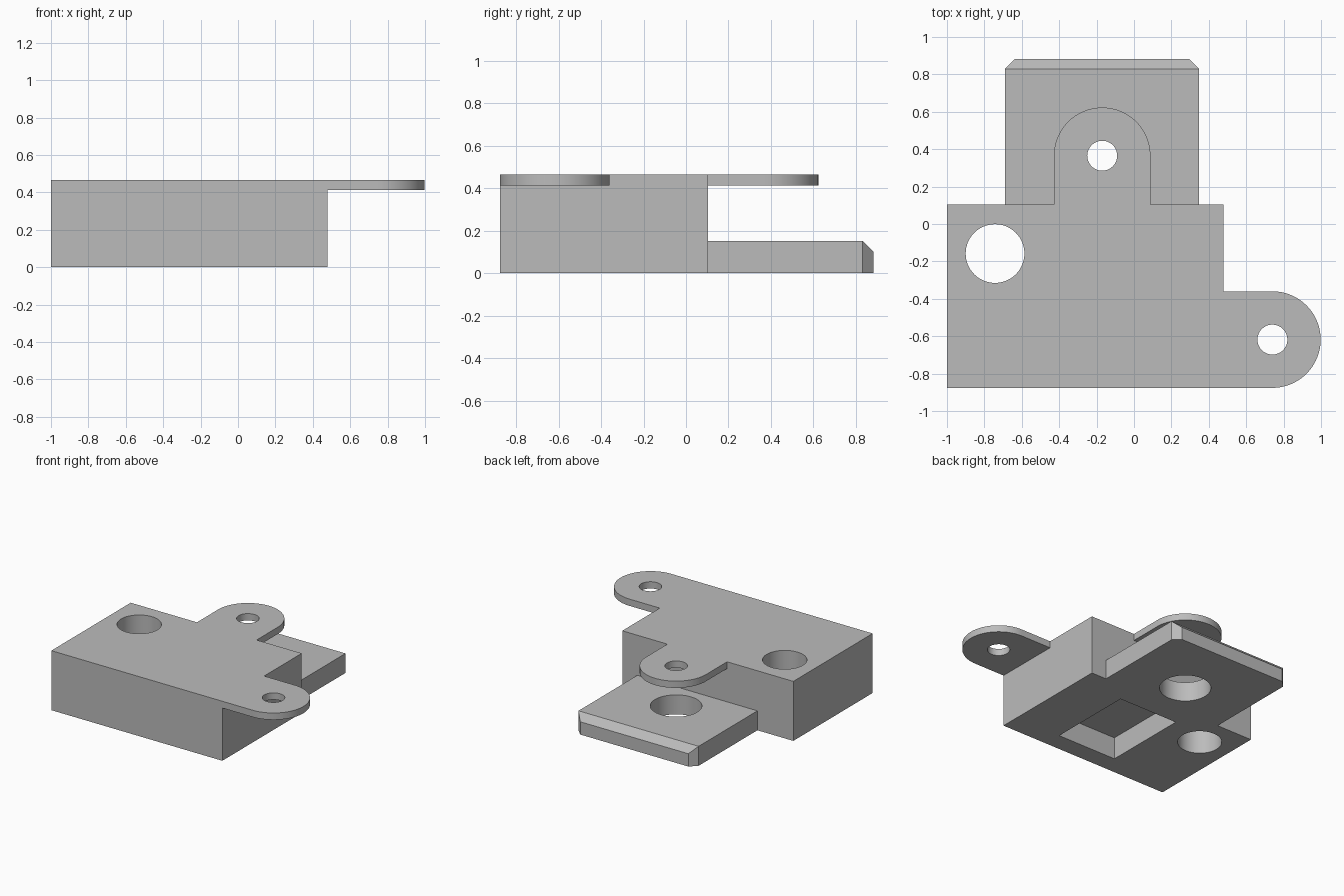
import bpy, bmesh, math

if "Cube" in bpy.data.objects:
    bpy.data.objects.remove(bpy.data.objects["Cube"])

TOP = 0.465                 # block height
TAB_Z = 0.412               # underside of the mounting tabs
R_TAB, R_SCREW = 0.258, 0.08
BACK_TAB, SIDE_TAB = (-0.17, 0.365), (0.74, -0.618)

grey = bpy.data.materials.new("plain grey")
grey.diffuse_color = (0.5, 0.5, 0.5, 1)
grey.use_nodes = True
grey.node_tree.nodes["Principled BSDF"].inputs["Base Color"].default_value = grey.diffuse_color


def prism(name, outline, z0, z1):
    """Extrude a flat outline from z0 to z1."""
    bm = bmesh.new()
    face = bm.faces.new([bm.verts.new((x, y, z0)) for x, y in outline])
    up = bmesh.ops.extrude_face_region(bm, geom=[face])["geom"]
    for v in up:
        if isinstance(v, bmesh.types.BMVert):
            v.co.z = z1
    return finish(name, bm)


def finish(name, bm):
    bmesh.ops.recalc_face_normals(bm, faces=bm.faces)
    mesh = bpy.data.meshes.new(name)
    bm.to_mesh(mesh)
    bm.free()
    mesh.materials.append(grey)
    ob = bpy.data.objects.new(name, mesh)
    bpy.context.collection.objects.link(ob)
    return ob


def rect(x0, x1, y0, y1):
    return [(x0, y0), (x1, y0), (x1, y1), (x0, y1)]


def arc(c, r, a0, a1, n):
    return [(c[0] + r * math.cos(math.radians(a0 + (a1 - a0) * i / n)),
             c[1] + r * math.sin(math.radians(a0 + (a1 - a0) * i / n))) for i in range(n + 1)]


def hole(name, c, r, z0, z1):
    return prism(name, arc(c, r, 0, 360, 64)[:-1], z0, z1)


# main block
body = prism("bracket_body", rect(-1, 0.478, -0.876, 0.104), 0, TOP)

# tongue with a chamfered rear edge and corners, as a convex hull
x0, x1, yb, ch = -0.69, 0.348, 0.882, 0.052
bm = bmesh.new()
for z in (0, 0.1):
    for x, y in ((x0 + ch, yb), (x1 - ch, yb)):
        bm.verts.new((x, y, z))
for z in (0, 0.152):
    for x, y in rect(x0, x1, 0.0, yb - ch):
        bm.verts.new((x, y, z))
bmesh.ops.convex_hull(bm, input=bm.verts)
bmesh.ops.dissolve_limit(bm, angle_limit=0.01, verts=bm.verts, edges=bm.edges)
tongue = finish("tongue", bm)

# rounded mounting tabs, rooted inside the block
bx, by = BACK_TAB
back_tab = prism("back_tab", arc(BACK_TAB, R_TAB, 0, 180, 48)
                 + [(bx - R_TAB, 0.0), (bx + R_TAB, 0.0)], TAB_Z, TOP)
sx, sy = SIDE_TAB
side_tab = prism("side_tab", arc(SIDE_TAB, R_TAB, -90, 90, 48)
                 + [(0.4, sy + R_TAB), (0.4, sy - R_TAB)], TAB_Z, TOP)

# cutters: screw holes, through hole, tongue hole and underside pocket
cutters = [
    hole("back_screw_cutter", BACK_TAB, R_SCREW, 0.3, 0.6),
    hole("side_screw_cutter", SIDE_TAB, R_SCREW, 0.3, 0.6),
    hole("block_hole_cutter", (-0.743, -0.158), 0.157, -0.1, 0.6),
    hole("tongue_hole_cutter", BACK_TAB, 0.183, -0.1, 0.25),
    prism("pocket_cutter", rect(-0.43, 0.083, -0.73, -0.05), -0.1, 0.172),
]

# join the parts, then cut
for op, parts in (("UNION", [tongue, back_tab, side_tab]), ("DIFFERENCE", cutters)):
    for part in parts:
        m = body.modifiers.new(part.name, "BOOLEAN")
        m.operation, m.object, m.solver = op, part, "EXACT"
bpy.context.view_layer.objects.active = body
body.select_set(True)
for m in list(body.modifiers):
    bpy.ops.object.modifier_apply(modifier=m.name)
for part in [tongue, back_tab, side_tab] + cutters:
    bpy.data.objects.remove(part)

# smooth the round walls, keep the edges sharp
bpy.ops.object.shade_smooth_by_angle(angle=math.radians(30))
